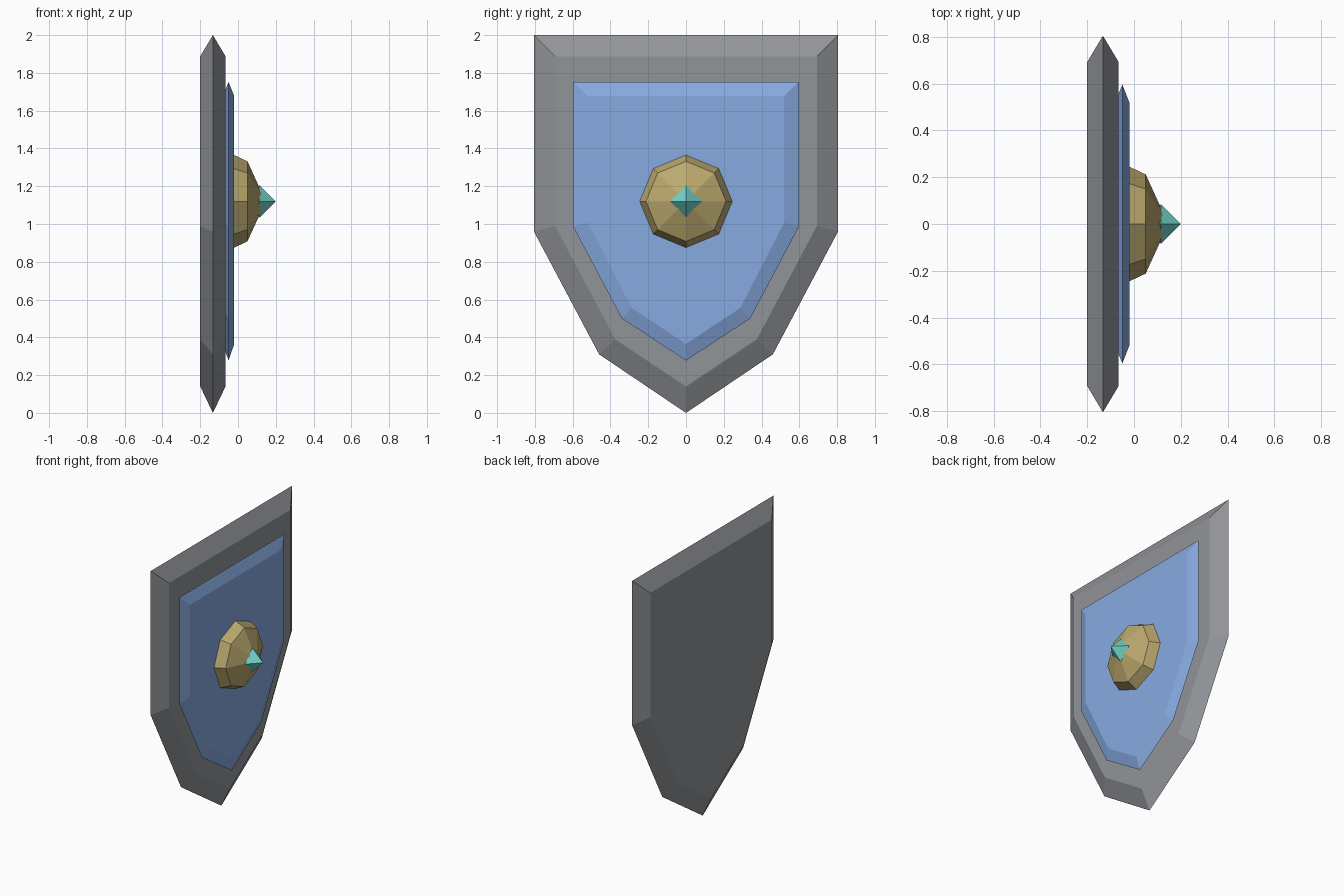
import bpy, bmesh, math

default = bpy.data.objects.get("Cube")
if default:
    bpy.data.objects.remove(default, do_unlink=True)

CENTRE_Z = 1.12


def material(name, colour):
    mat = bpy.data.materials.new(name)
    mat.use_nodes = True
    rgba = (*colour, 1.0)
    mat.diffuse_color = rgba
    mat.node_tree.nodes["Principled BSDF"].inputs["Base Color"].default_value = rgba
    return mat


def loft(name, rings, mat):
    """Join (x, [(y, z), ...]) rings along x; a one-point ring closes to a tip."""
    bm = bmesh.new()
    loops = [[bm.verts.new((x, y, z)) for y, z in pts] for x, pts in rings]
    for a, b in zip(loops, loops[1:]):
        n = max(len(a), len(b))
        for i in range(n):
            j = (i + 1) % n
            if len(a) == 1:
                bm.faces.new((a[0], b[j], b[i]))
            elif len(b) == 1:
                bm.faces.new((a[i], a[j], b[0]))
            else:
                bm.faces.new((a[i], a[j], b[j], b[i]))
    for end in (loops[0], loops[-1]):
        if len(end) > 2:
            bm.faces.new(end)
    bmesh.ops.recalc_face_normals(bm, faces=bm.faces)
    mesh = bpy.data.meshes.new(name)
    bm.to_mesh(mesh)
    bm.free()
    mesh.materials.append(mat)
    obj = bpy.data.objects.new(name, mesh)
    bpy.context.collection.objects.link(obj)
    return obj


def mirrored(half):
    """Complete a half outline that ends on the centre line."""
    return half + [(-y, z) for y, z in reversed(half[:-1])]


def polygon(sides, radius):
    steps = [math.tau * i / sides for i in range(sides)]
    return [(radius * math.cos(a), CENTRE_Z + radius * math.sin(a)) for a in steps]


def bevelled_plate(name, rim, face, mid_x, half_depth, mat):
    rim, face = mirrored(rim), mirrored(face)
    return loft(name, [(mid_x - half_depth, face), (mid_x, rim),
                       (mid_x + half_depth, face)], mat)


grey = material("steel grey", (0.285, 0.297, 0.318))
blue = material("field blue", (0.245, 0.405, 0.75))
gold = material("dull gold", (0.50, 0.395, 0.155))
teal = material("gem teal", (0.17, 0.66, 0.60))

# Shield body and raised blue field
bevelled_plate("shield_body",
               [(0.805, 2.0), (0.805, 0.96), (0.46, 0.31), (0, 0)],
               [(0.693, 1.888), (0.693, 0.99), (0.375, 0.39), (0, 0.14)],
               -0.133, 0.067, grey)
bevelled_plate("shield_field",
               [(0.597, 1.753), (0.597, 0.985), (0.34, 0.50), (0, 0.277)],
               [(0.52, 1.677), (0.52, 1.008), (0.287, 0.555), (0, 0.365)],
               -0.05, 0.03, blue)

# Eight-sided boss
tip = [(0, CENTRE_Z)]
loft("boss", [(-0.04, polygon(8, 0.245)), (-0.02, polygon(8, 0.245)),
              (0.05, polygon(8, 0.212)), (0.147, tip)], gold)

# Four-sided gem spike
loft("gem_spike", [(0.03, tip), (0.115, polygon(4, 0.085)), (0.2, tip)], teal)
